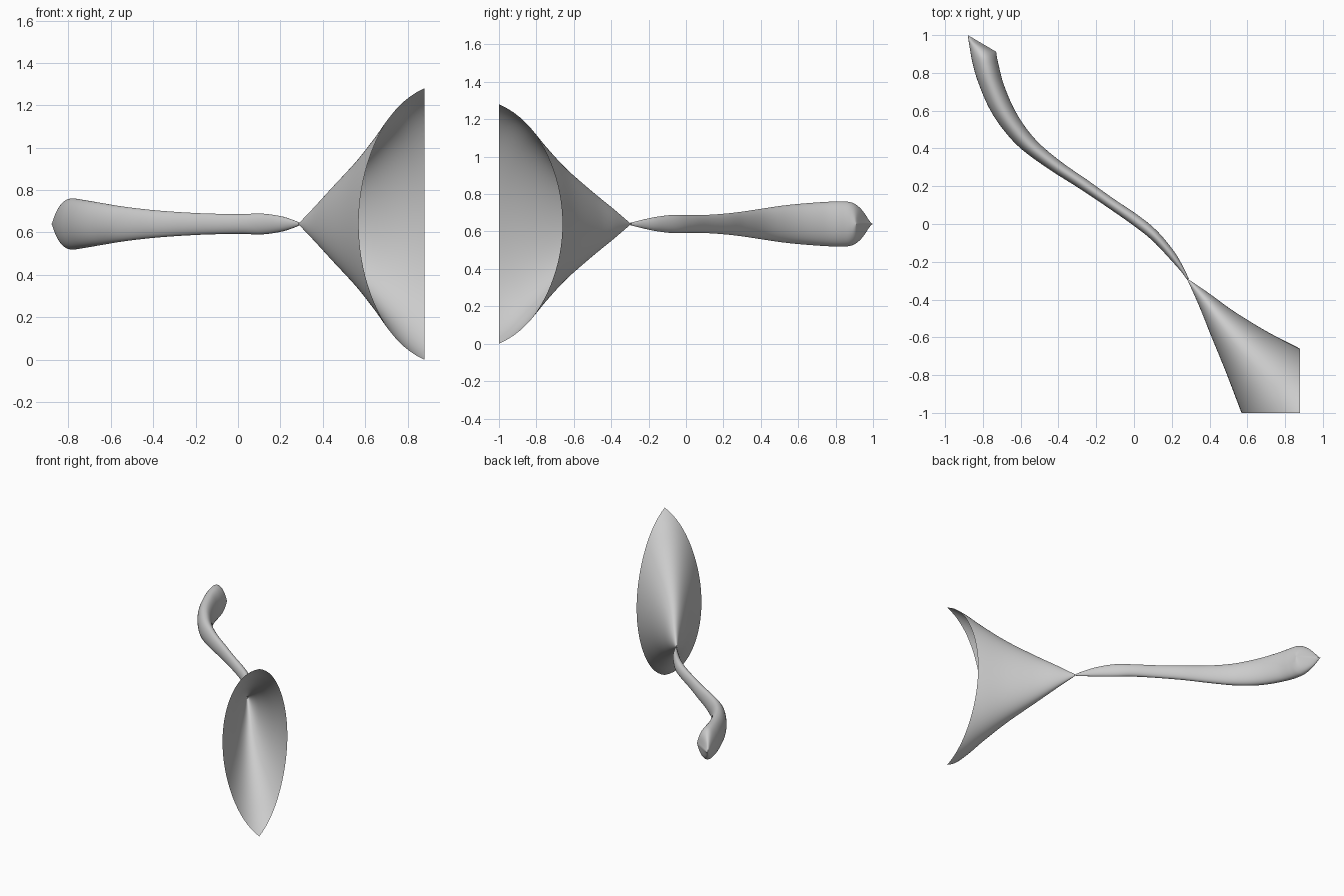
import bpy, bmesh, math
from mathutils import Vector

if "Cube" in bpy.data.objects:
    bpy.data.objects.remove(bpy.data.objects["Cube"])

MID = 0.64      # height of the horizontal symmetry plane
SIDES = 72
STEPS = 8

grey = bpy.data.materials.new("light grey")
grey.diffuse_color = (0.6, 0.6, 0.6, 1)
grey.use_nodes = True
grey.node_tree.nodes["Principled BSDF"].inputs["Base Color"].default_value = grey.diffuse_color


def smooth_rows(rows):
    """Catmull-Rom interpolation through rows of numbers."""
    vs = [Vector(r) for r in rows]
    vs = [2 * vs[0] - vs[1]] + vs + [2 * vs[-1] - vs[-2]]
    out = []
    for i in range(1, len(vs) - 2):
        a, b, c, d = vs[i - 1:i + 3]
        for k in range(STEPS):
            t = k / STEPS
            out.append(0.5 * (2 * b + (c - a) * t + (2 * a - 5 * b + 4 * c - d) * t * t
                              + (3 * b - a - 3 * c + d) * t ** 3))
    return out + [vs[-2]]


def loft(name, sections, clips=()):
    """Skin ellipses given as (left point, right point, half height)."""
    bm = bmesh.new()
    rings = []
    for left, right, h in sections:
        mid, half = (left + right) / 2, (right - left) / 2
        ring = []
        for k in range(SIDES):
            a = 2 * math.pi * k / SIDES
            p = mid + half * math.cos(a)
            ring.append(bm.verts.new((p.x, p.y, MID + h * math.sin(a))))
        rings.append(ring)
    for r, s in zip(rings, rings[1:]):
        for k in range(SIDES):
            j = (k + 1) % SIDES
            bm.faces.new((r[k], r[j], s[j], s[k]))
    for co, no in clips:
        bmesh.ops.bisect_plane(bm, geom=bm.verts[:] + bm.edges[:] + bm.faces[:],
                               plane_co=co, plane_no=no, clear_outer=True)
    bmesh.ops.remove_doubles(bm, verts=bm.verts, dist=0.0003)
    bmesh.ops.recalc_face_normals(bm, faces=bm.faces)
    mesh = bpy.data.meshes.new(name)
    bm.to_mesh(mesh)
    bm.free()
    mesh.materials.append(grey)
    ob = bpy.data.objects.new(name, mesh)
    bpy.context.collection.objects.link(ob)
    bpy.ops.object.select_all(action='DESELECT')
    ob.select_set(True)
    bpy.context.view_layer.objects.active = ob
    bpy.ops.object.shade_smooth_by_angle(angle=math.radians(50))
    return ob


# Open flared horn: distance along the diagonal, sideways shift, half width, half height
horn = [(0.417, -0.007, 0.005, 0.005), (0.55, -0.02, 0.043, 0.09),
        (0.7, -0.04, 0.087, 0.185), (0.9, -0.058, 0.153, 0.315),
        (1.07, -0.069, 0.218, 0.445), (1.2, -0.077, 0.268, 0.555),
        (1.329, -0.085, 0.32, 0.64), (1.45, -0.09, 0.37, 0.71)]
along = Vector((1, -1)).normalized()
across = Vector((1, 1)).normalized()
sections = []
for s, u, w, h in smooth_rows(horn):
    sections.append((along * s + across * (u - w), along * s + across * (u + w), h))
loft("flared_horn", sections,
     [((0.88, 0, 0), (1, 0, 0)), ((0, -1, 0), (0, -1, 0))])

# Curved stem swelling into a closed tip: left x, y, right x, y, half height
stem = [(0.286, -0.302, 0.29, -0.29, 0.007), (0.252, -0.255, 0.262, -0.23, 0.02),
        (0.19, -0.185, 0.212, -0.145, 0.037), (0.1, -0.09, 0.125, -0.04, 0.049),
        (0, -0.01, 0.03, 0.04, 0.047), (-0.15, 0.095, -0.11, 0.135, 0.049),
        (-0.3, 0.195, -0.25, 0.235, 0.056), (-0.45, 0.29, -0.38, 0.325, 0.067),
        (-0.6, 0.4, -0.5, 0.425, 0.083), (-0.70, 0.51, -0.58, 0.52, 0.098),
        (-0.77, 0.62, -0.64, 0.62, 0.109), (-0.825, 0.75, -0.69, 0.74, 0.118),
        (-0.852, 0.84, -0.714, 0.83, 0.121), (-0.866, 0.91, -0.724, 0.875, 0.112),
        (-0.875, 0.965, -0.728, 0.9, 0.075), (-0.88, 1.0, -0.73, 0.912, 0.0)]
loft("curved_stem", [(Vector(r[:2]), Vector(r[2:4]), r[4]) for r in smooth_rows(stem)])
